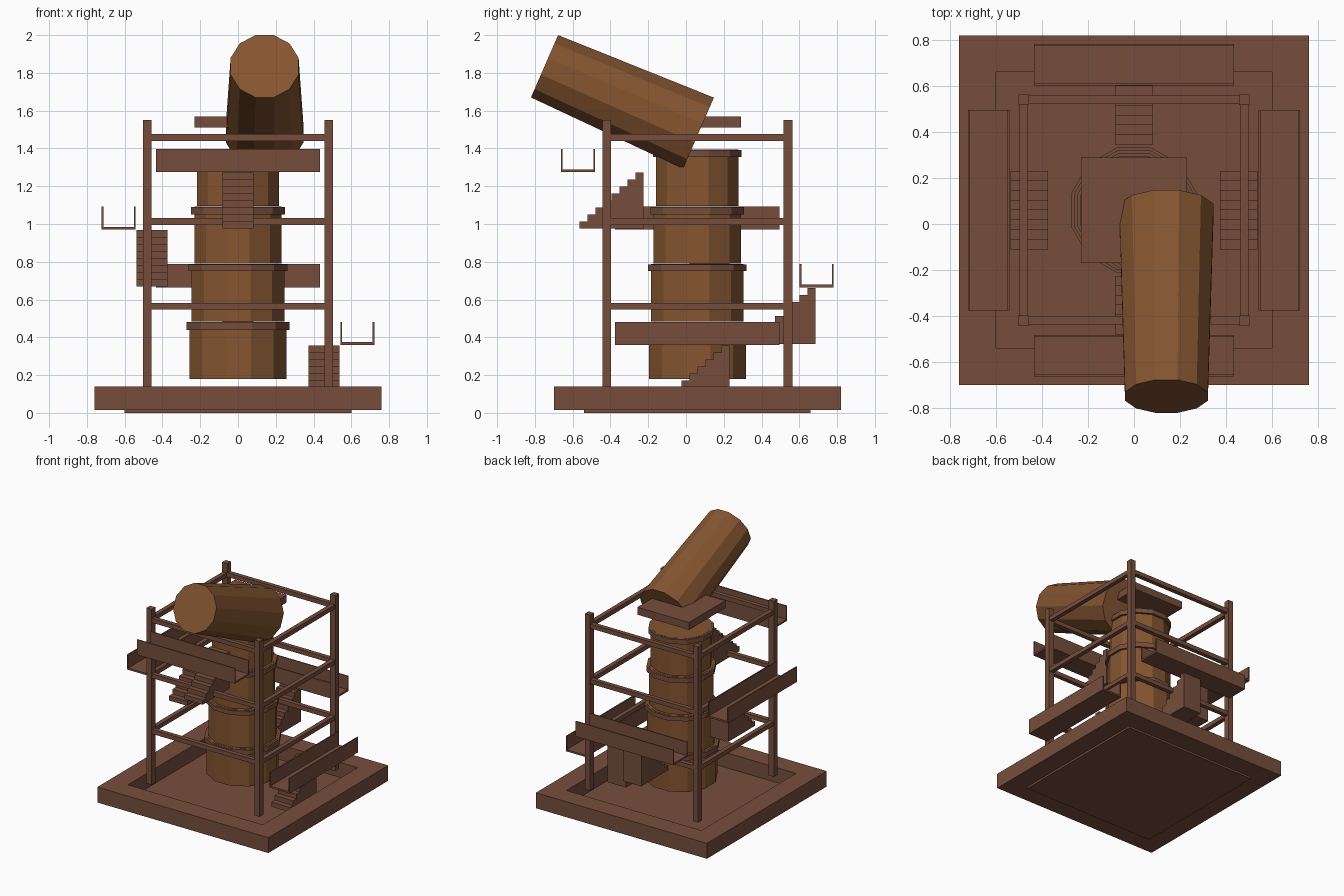
import bpy, bmesh, math
from mathutils import Vector

if "Cube" in bpy.data.objects:
    bpy.data.objects.remove(bpy.data.objects["Cube"])

CY = 0.06  # tower centre in y


def material(name, rgb):
    m = bpy.data.materials.new(name)
    m.diffuse_color = (*rgb, 1)
    m.use_nodes = True
    m.node_tree.nodes["Principled BSDF"].inputs["Base Color"].default_value = m.diffuse_color
    return m


TIMBER = material("red_brown_timber", (0.181, 0.076, 0.045))
WOOD = material("warm_brown_wood", (0.232, 0.092, 0.030))


def finish(name, bm, mat):
    bmesh.ops.recalc_face_normals(bm, faces=bm.faces)
    me = bpy.data.meshes.new(name)
    bm.to_mesh(me)
    bm.free()
    me.materials.append(mat)
    ob = bpy.data.objects.new(name, me)
    bpy.context.collection.objects.link(ob)
    return ob


def add_box(bm, x0, x1, y0, y1, z0, z1):
    vs = bmesh.ops.create_cube(bm, size=1)["verts"]
    for v in vs:
        v.co = ((x0 + x1) / 2 + v.co.x * (x1 - x0),
                (y0 + y1) / 2 + v.co.y * (y1 - y0),
                (z0 + z1) / 2 + v.co.z * (z1 - z0))


def boxes(name, items, mat=TIMBER):
    bm = bmesh.new()
    for b in items:
        add_box(bm, *b)
    return finish(name, bm, mat)


def drum(name, p0, p1, a0, a1, mat):
    """Twelve-sided tapered drum between two points; a0, a1 are half widths across flats."""
    p0, p1 = Vector(p0), Vector(p1)
    d = (p1 - p0).normalized()
    side = Vector((1, 0, 0))
    up = d.cross(side)
    bm = bmesh.new()
    rings = []
    for p, a in ((p0, a0), (p1, a1)):
        r = a / math.cos(math.pi / 12)
        angles = [(i + 0.5) * math.pi / 6 for i in range(12)]
        rings.append([bm.verts.new(p + r * (math.cos(t) * side + math.sin(t) * up)) for t in angles])
    for i in range(12):
        j = (i + 1) % 12
        bm.faces.new((rings[0][i], rings[0][j], rings[1][j], rings[1][i]))
    bm.faces.new(rings[0])
    bm.faces.new(rings[1])
    return finish(name, bm, mat)


# Base: square curb with an open pit, closed by a thin floor plate
bm = bmesh.new()
loops = [[bm.verts.new((sx * h, CY + sy * h, z)) for sx, sy in ((-1, -1), (1, -1), (1, 1), (-1, 1))]
         for h, z in ((0.76, 0.016), (0.76, 0.14), (0.6, 0.14), (0.6, 0.016))]
for k in range(4):
    a, b = loops[k], loops[(k + 1) % 4]
    for i in range(4):
        j = (i + 1) % 4
        bm.faces.new((a[i], a[j], b[j], b[i]))
finish("base_curb", bm, TIMBER)
boxes("base_floor", [(-0.6, 0.6, CY - 0.6, CY + 0.6, 0, 0.02)])

# Stacked tower drums with a flange on each
tower = [(0.18, 0.44, 0.48, 0.257, 0.273), (0.485, 0.75, 0.785, 0.245, 0.261),
         (0.79, 1.05, 1.09, 0.231, 0.248), (1.095, 1.355, 1.393, 0.218, 0.235)]
for n, (z0, z1, z2, a, f) in enumerate(tower, 1):
    drum(f"tower_drum_{n}", (0, CY, z0), (0, CY, z2 + 0.002), a, a, WOOD)
    drum(f"tower_flange_{n}", (0, CY, z1), (0, CY, z2), f, f, TIMBER)

# Mounting plate and tilted tube
boxes("mounting_plate", [(-0.23, 0.23, CY - 0.23, CY + 0.23, 1.51, 1.57)])
drum("tilted_tube", (0.141, 0.066, 1.481), (0.141, -0.749, 1.835), 0.205, 0.18, WOOD)

# Scaffold posts and rails
P, T, R = 0.48, 0.023, 0.0175
boxes("scaffold_posts", [(sx * P - T, sx * P + T, CY + sy * P - T, CY + sy * P + T, 0.14, 1.55)
                         for sx in (-1, 1) for sy in (-1, 1)])
rails = []
for z in (0.565, 1.013, 1.458):
    for s in (-1, 1):
        rails.append((-P + T, P - T, CY + s * P - R, CY + s * P + R, z - R, z + R))
        rails.append((s * P - R, s * P + R, CY - P + T, CY + P - T, z - R, z + R))
boxes("scaffold_rails", rails)

# Four walkways climbing round the tower, each with a solid flight of eight steps
H, L, W, THK = 0.305, 0.435, 0.09, 0.009
for n, (dx, dy, side) in enumerate(((1, 0, "right"), (0, 1, "back"), (-1, 0, "left"), (0, -1, "front"))):
    z = 0.36 + n * H
    cx, cy = dx * 0.632, CY + dy * 0.632
    hx, hy = (W, L) if dx else (L, W)
    parts = [(cx - hx, cx + hx, cy - hy, cy + hy, z, z + 0.014)]
    for s in (-1, 1):
        if dx:
            e = cx + s * (W - THK / 2)
            parts.append((e - THK / 2, e + THK / 2, cy - L, cy + L, z + 0.014, z + 0.122))
        else:
            e = cy + s * (W - THK / 2)
            parts.append((cx - L, cx + L, e - THK / 2, e + THK / 2, z + 0.014, z + 0.122))
    boxes(f"{side}_walkway", parts)

    sx, sy = dx * 0.455, CY + dy * 0.455 - 0.17
    step = 0.34 / 8
    boxes(f"{side}_stairs", [(sx - 0.082, sx + 0.082, sy + k * step, sy + (k + 1) * step,
                              z - H + 0.005, z - H + 0.005 + (k + 1) * (H - 0.008) / 8) for k in range(8)])
